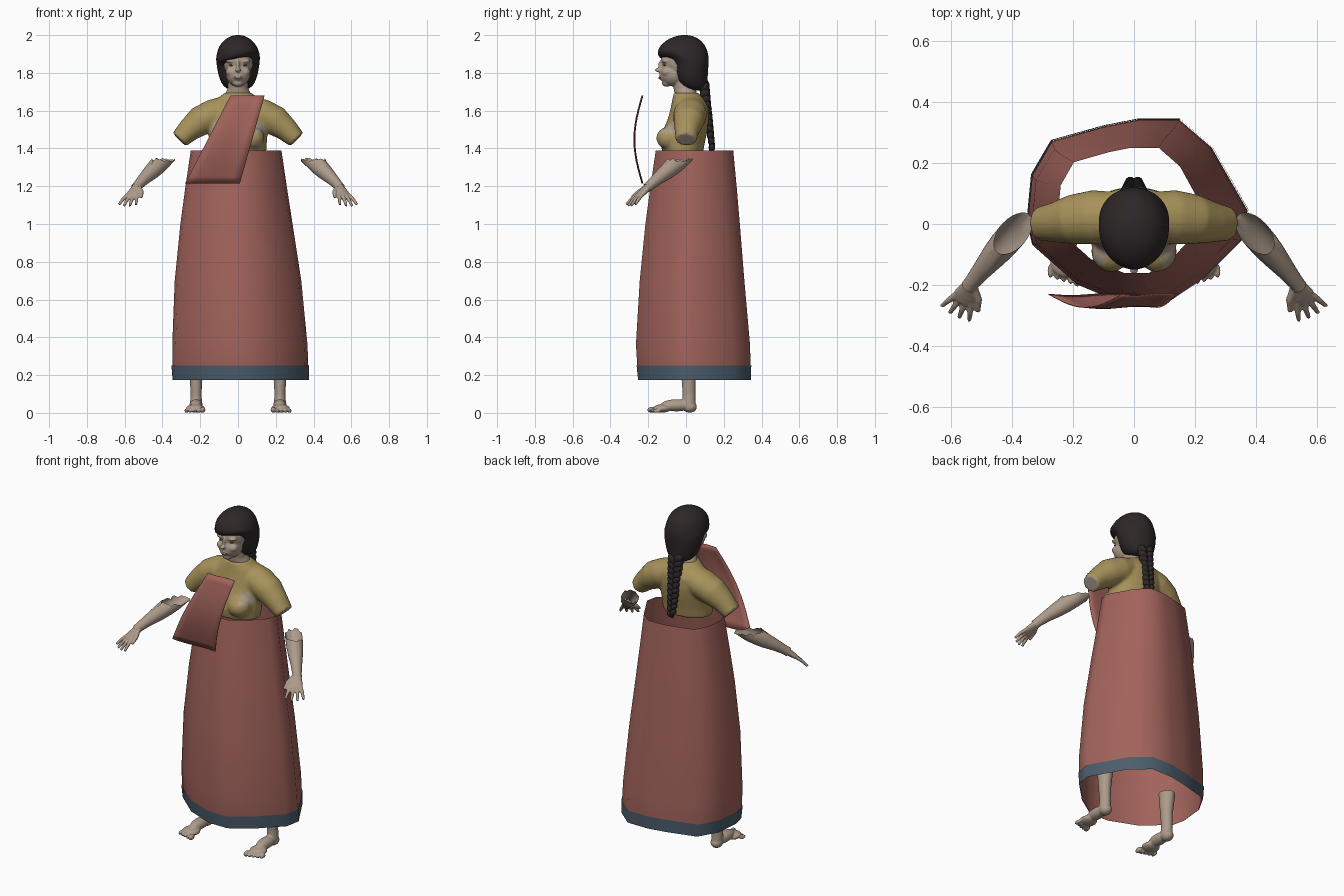
import bpy, bmesh, math, random
from math import sin, cos, pi
from mathutils import Vector, Matrix

random.seed(4)
if "Cube" in bpy.data.objects:
    bpy.data.objects.remove(bpy.data.objects["Cube"])


def material(name, r, g, b):
    m = bpy.data.materials.new(name)
    m.use_nodes = True
    m.diffuse_color = (r, g, b, 1)
    node = m.node_tree.nodes["Principled BSDF"]
    node.inputs["Base Color"].default_value = (r, g, b, 1)
    node.inputs["Roughness"].default_value = 0.8
    return m


RED = material("dusty red cloth", 0.36, 0.125, 0.105)
BLUE = material("slate blue hem", 0.07, 0.11, 0.15)
OCHRE = material("ochre cloth", 0.39, 0.29, 0.105)
SKIN = material("skin", 0.42, 0.33, 0.26)
HAIR = material("dark hair", 0.027, 0.02, 0.021)
LIPS = material("lips", 0.30, 0.19, 0.16)
EYES = material("dark eyes", 0.10, 0.08, 0.07)


def finish(name, bm, *mats, voxel=0, smooth=4, subsurf=0):
    """Turn a bmesh into a smooth shaded object, fused by voxels if asked."""
    bmesh.ops.recalc_face_normals(bm, faces=bm.faces)
    for f in bm.faces:
        f.smooth = True
    mesh = bpy.data.meshes.new(name)
    bm.to_mesh(mesh)
    bm.free()
    ob = bpy.data.objects.new(name, mesh)
    bpy.context.collection.objects.link(ob)
    if voxel:
        mod = ob.modifiers.new("fuse", 'REMESH')
        mod.mode = 'VOXEL'
        mod.voxel_size = voxel
        mod.use_smooth_shade = True
        if smooth:
            mod = ob.modifiers.new("soften", 'SMOOTH')
            mod.iterations = smooth
        graph = bpy.context.evaluated_depsgraph_get()
        ob.data = bpy.data.meshes.new_from_object(ob.evaluated_get(graph))
        ob.data.name = name
        ob.modifiers.clear()
    if subsurf:
        mod = ob.modifiers.new("round", 'SUBSURF')
        mod.levels = mod.render_levels = subsurf
    ob.data.materials.clear()
    for m in mats:
        ob.data.materials.append(m)
    return ob


def blob(bm, centre, radii, tilt=0):
    mat = Matrix.Translation(centre) @ Matrix.Rotation(tilt, 4, 'Y') @ Matrix.Diagonal((*radii, 1))
    bmesh.ops.create_uvsphere(bm, u_segments=18, v_segments=12, radius=1, matrix=mat)


def skin_rings(bm, rings, caps=True):
    rows = [[bm.verts.new(p) for p in ring] for ring in rings]
    n = len(rows[0])
    for a, b in zip(rows, rows[1:]):
        for i in range(n):
            bm.faces.new((a[i], a[(i + 1) % n], b[(i + 1) % n], b[i]))
    if caps:
        bm.faces.new(rows[0])
        bm.faces.new(rows[-1])


def tube(bm, points, radii, caps=True, n=18):
    """Tube along points; each radius is a number or (sideways, upright)."""
    pts = [Vector(p) for p in points]
    rings = []
    for i, p in enumerate(pts):
        t = (pts[min(i + 1, len(pts) - 1)] - pts[max(i - 1, 0)]).normalized()
        u = t.cross(Vector((0, 0, 1)))
        u = u.normalized() if u.length > 0.2 else Vector((1, 0, 0))
        v = u.cross(t).normalized()
        a, b = radii[i] if isinstance(radii[i], tuple) else (radii[i], radii[i])
        rings.append([p + u * a * cos(2 * pi * k / n) + v * b * sin(2 * pi * k / n) for k in range(n)])
    skin_rings(bm, rings, caps)


def level_rings(levels, n=28):
    """Ellipses from (z, front y, back y, half width)."""
    return [[(w * cos(2 * pi * k / n), (f + b) / 2 + (b - f) / 2 * sin(2 * pi * k / n), z)
             for k in range(n)] for z, f, b, w in levels]


# Skirt: open cloth tube with an uneven outline, and its hem band
OUTLINE = [(1, 0), (.67, .7), (.38, 1), (0, 1), (-.3, .93), (-.78, .77), (-.96, .4), (-1, -.1),
           (-.95, -.36), (-.55, -.78), (-.1, -1), (.25, -1), (.6, -.72), (.95, -.3)]


def cloth_tube(name, mat, levels, grow=1.0):
    bm = bmesh.new()
    skin_rings(bm, [[(cx + rx * grow * x, cy + ry * grow * y, z) for x, y in OUTLINE]
                    for z, cx, rx, cy, ry in levels], caps=False)
    return finish(name, bm, mat)


HEM = [(.25, .012, .36, .042, .3), (.175, .015, .357, .045, .295)]
cloth_tube("skirt", RED, [(1.39, -.01, .24, .045, .205), (1.2, -.01, .268, .04, .228),
                          (1.0, -.008, .297, .035, .25), (.7, 0, .335, .032, .277),
                          (.36, .01, .358, .037, .302)] + HEM)
cloth_tube("skirt_hem", BLUE, HEM, grow=1.012)

# Sash: slanted strip bowed forward
bm = bmesh.new()
grid = []
for j in range(13):
    t = j / 12
    left, right = -.04 - .24 * t, .14 - .13 * t
    grid.append([bm.verts.new((left + (right - left) * i / 6,
                               -.232 - .043 * sin(pi * t) - .004 * sin(pi * i / 3),
                               1.68 - .465 * t)) for i in range(7)])
for a, b in zip(grid, grid[1:]):
    for i in range(6):
        bm.faces.new((a[i], b[i], b[i + 1], a[i + 1]))
sash = finish("sash", bm, RED)
sash.modifiers.new("cloth", 'SOLIDIFY').thickness = 0.003

# Shirt: torso, bust and sleeves fused together
bm = bmesh.new()
skin_rings(bm, level_rings([(1.375, -.125, .09, .15), (1.43, -.135, .1, .153), (1.5, -.12, .115, .157),
                            (1.56, -.095, .122, .165), (1.62, -.08, .12, .15), (1.66, -.072, .1, .115),
                            (1.695, -.065, .065, .07)]))
for s in (-1, 1):
    blob(bm, (s * .075, -.09, 1.455), (.066, .068, .06))
    tube(bm, [(s * .06, .025, 1.605), (s * .13, .022, 1.58), (s * .2, .015, 1.545),
              (s * .26, .005, 1.497), (s * .31, 0, 1.447)],
         [(.08, .075), (.09, .082), (.082, .08), (.066, .063), (.056, .05)])
shirt = finish("shirt", bm, OCHRE, SKIN, voxel=0.009, smooth=5)
for f in shirt.data.polygons:
    c, side = f.center, math.copysign(1, f.center.x)
    cuff = abs(c.x) > .27 and f.normal.dot(Vector((side * .7, 0, -.71))) > .75
    ragged = random.uniform(-.006, .006)
    tear = c.y < -.04 and abs(abs(c.x) - .117 + (c.z - 1.51) * .4) < .026 + ragged \
        and abs(c.z - 1.51) < .028 + ragged
    low_tear = c.y < -.04 and abs(abs(c.x) - .1) < .035 and abs(c.z - 1.425) < .01 + ragged
    f.material_index = int(cuff or tear or low_tear)

# Head and neck
bm = bmesh.new()
blob(bm, (0, -.02, 1.87), (.084, .112, .108))
blob(bm, (0, -.068, 1.795), (.066, .072, .066))
blob(bm, (0, -.102, 1.748), (.03, .026, .022))
blob(bm, (0, -.147, 1.815), (.015, .018, .011))
blob(bm, (0, -.134, 1.838), (.009, .013, .03))
blob(bm, (0, -.128, 1.775), (.024, .016, .014))
for s in (-1, 1):
    blob(bm, (s * .036, -.1, 1.805), (.03, .03, .025))
    blob(bm, (s * .034, -.11, 1.862), (.03, .02, .01))
tube(bm, [(0, .005, 1.64), (0, 0, 1.69), (0, -.01, 1.72), (0, -.02, 1.79)],
     [(.085, .06), (.068, .058), (.054, .056), (.052, .055)])
finish("head", bm, SKIN, voxel=0.005, smooth=4)

bm = bmesh.new()
for s in (-1, 1):
    blob(bm, (s * .034, -.113, 1.84), (.014, .007, .005))
finish("eyes", bm, EYES)
bm = bmesh.new()
blob(bm, (0, -.138, 1.775), (.021, .008, .007))
finish("lips", bm, LIPS)

# Hair: cap with a side swept fringe
rings = level_rings([(1.705, .02, .1, .045), (1.73, -.035, .112, .08), (1.77, -.058, .115, .1),
                     (1.82, -.068, .118, .111), (1.862, -.085, .121, .116), (1.878, -.135, .121, .117),
                     (1.895, -.152, .119, .115), (1.925, -.15, .112, .108), (1.955, -.128, .096, .092),
                     (1.982, -.09, .068, .065), (1.998, -.045, .03, .03), (2.0, -.02, .005, .008)])
for k in (4, 5, 6):
    rings[k] = [(x, y, z + .22 * x * max(0, min(1, -y / .08))) for x, y, z in rings[k]]
bm = bmesh.new()
skin_rings(bm, rings)
finish("hair", bm, HAIR, subsurf=1)

# Braid: overlapping strands, alternating sides
bm = bmesh.new()
for i in range(11):
    t = i / 10
    size = 1.1 - .45 * t
    for s in (-1, 1):
        blob(bm, (s * .019 * size, .096 + .042 * t, 1.735 - .315 * t - (s > 0) * .015),
             (.023 * size, .026 * size, .032 * size), tilt=s * .6)
blob(bm, (0, .135, 1.405), (.014, .015, .025))
finish("braid", bm, HAIR)

for side, s in (("left", 1), ("right", -1)):
    # Forearm: cut off level below the elbow with a ragged open edge
    bm = bmesh.new()
    tube(bm, [(s * x, y, z) for x, y, z in ((.335, .045, 1.405), (.37, 0, 1.37), (.4, -.035, 1.335),
              (.43, -.07, 1.305), (.46, -.105, 1.275), (.5, -.153, 1.237), (.53, -.19, 1.205),
              (.542, -.206, 1.19))],
         [.043, .046, .048, .047, .042, .032, .026, .026], caps=False, n=24)
    bmesh.ops.bisect_plane(bm, geom=bm.verts[:] + bm.edges[:] + bm.faces[:],
                           plane_co=(0, 0, 1.342), plane_no=(0, 0, 1), clear_outer=True)
    for v in bm.verts:
        if abs(v.co.z - 1.342) < 1e-4:
            v.co.z += random.uniform(-.012, .008)
    finish(side + "_forearm", bm, SKIN)

    # Hand: flat palm, four fingers and a thumb
    bm = bmesh.new()
    wrist = Vector((s * .53, -.19, 1.205))
    along = Vector((s * .07, -.13, -.12)).normalized()
    across = Vector((-s * .88, -.47, 0)).normalized()
    tube(bm, [wrist, wrist + along * .03, wrist + along * .065, wrist + along * .095],
         [(.024, .022), (.03, .019), (.038, .016), (.036, .012)])
    for k in (-1.5, -.5, .5, 1.5):
        base = wrist + along * .08 + across * k * .019
        reach = along * (.085 - .01 * abs(k)) + across * k * .015
        tube(bm, [base, base + reach * .55, base + reach + Vector((0, 0, -.008))], [.01, .0095, .007])
    tube(bm, [wrist + along * .02 + across * .012, wrist + along * .055 + across * .045,
              wrist + along * .1 + across * .062], [.015, .0125, .008])
    finish(side + "_hand", bm, SKIN, voxel=0.0045, smooth=2)

    # Lower leg and bare foot
    bm = bmesh.new()
    x = s * .222
    tube(bm, [(x, .016, .04), (x, .016, .1), (x, .014, .17), (x, .016, .24), (x, .018, .3)],
         [(.033, .036), (.029, .034), (.033, .037), (.039, .044), (.044, .05)])
    blob(bm, (x, .02, .032), (.034, .038, .031))
    blob(bm, (x, -.05, .04), (.036, .085, .032))
    blob(bm, (x + s * .003, -.125, .024), (.05, .05, .022))
    for k in range(5):
        big = .016 if k == 0 else .0115
        blob(bm, (x + s * (.022 * k - .036), -.182 + .007 * k, big), (big * .85, .024, big))
    finish(side + "_foot", bm, SKIN, voxel=0.005, smooth=2)
